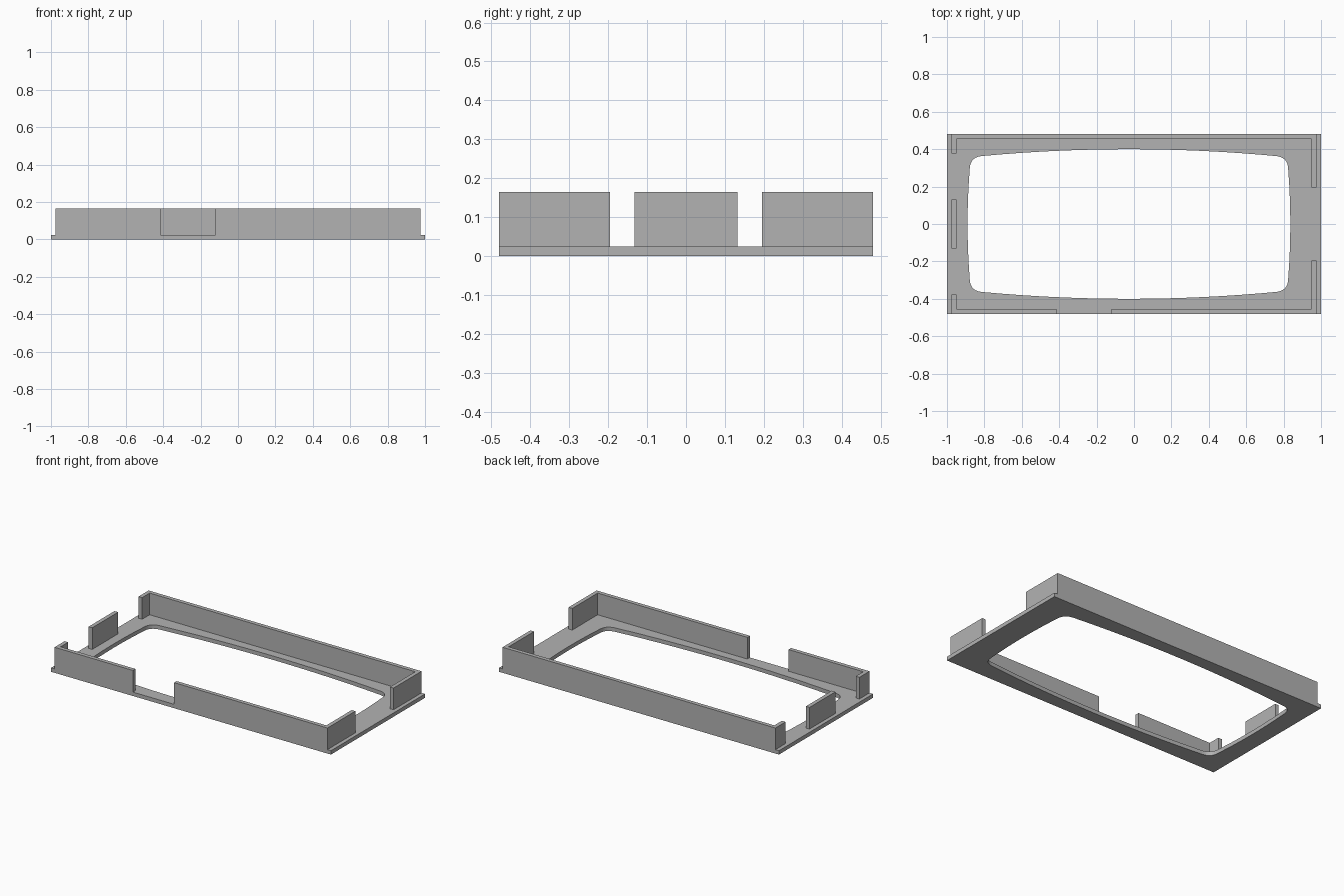
import bpy, bmesh

if "Cube" in bpy.data.objects:
    bpy.data.objects.remove(bpy.data.objects["Cube"])

BASE, TOP = 0.025, 0.165      # plate thickness, wall top
W, D = 0.975, 0.48            # outer wall half sizes
T = 0.026                     # wall thickness

grey = bpy.data.materials.new("grey plastic")
grey.diffuse_color = (0.45, 0.45, 0.45, 1)
grey.use_nodes = True
grey.node_tree.nodes["Principled BSDF"].inputs["Base Color"].default_value = grey.diffuse_color


def prism(name, outline, z0, z1):
    """Extrude a closed outline upward from z0 to z1."""
    bm = bmesh.new()
    face = bm.faces.new([bm.verts.new((x, y, z0)) for x, y in outline])
    ext = bmesh.ops.extrude_face_region(bm, geom=[face])
    for v in ext["geom"]:
        if isinstance(v, bmesh.types.BMVert):
            v.co.z = z1
    bmesh.ops.recalc_face_normals(bm, faces=bm.faces[:])
    mesh = bpy.data.meshes.new(name)
    bm.to_mesh(mesh)
    bm.free()
    mesh.materials.append(grey)
    obj = bpy.data.objects.new(name, mesh)
    bpy.context.collection.objects.link(obj)
    return obj


# Opening: one quarter of a bulged rounded rectangle, mirrored around
def opening(cx=-0.027):
    q = [(0.79 * i / 8, 0.40 - 0.037 * (i / 8) ** 2) for i in range(9)]
    p = [(0.79, 0.363), (0.828, 0.358), (0.848, 0.338), (0.851, 0.30)]
    for i in range(1, 9):
        t = i / 8
        w = ((1 - t) ** 3, 3 * t * (1 - t) ** 2, 3 * t * t * (1 - t), t ** 3)
        q.append(tuple(sum(a * b[k] for a, b in zip(w, p)) for k in (0, 1)))
    q += [(0.863 - 0.012 * (y / 0.30) ** 2, y) for y in (0.2, 0.1, 0.0)]
    half = q + [(x, -y) for x, y in q[-2::-1]]
    ring = half + [(-x, y) for x, y in half[-2:0:-1]]
    return [(x + cx, y) for x, y in ring]


# Base plate with the opening cut through it
plate = prism("base_plate", [(-1, -D), (1, -D), (1, D), (-1, D)], 0, BASE)
cutter = prism("opening_cutter", opening(), -0.1, 0.1)
cutter.hide_render = True
cutter.hide_viewport = True
cut = plate.modifiers.new("opening", 'BOOLEAN')
cut.operation = 'DIFFERENCE'
cut.solver = 'EXACT'
cut.object = cutter

# Back wall with short returns at both ends
L, R = 0.377, 0.195           # where the left and right returns stop
prism("back_wall", [(-W, D), (-W, L), (-W + T, L), (-W + T, D - T),
                    (W - T, D - T), (W - T, R), (W, R), (W, D)], BASE, TOP)

# Front wall in two pieces, leaving a gap
for name, side, end, stop in (("front_wall_left", -1, -0.415, L),
                              ("front_wall_right", 1, -0.12, R)):
    prism(name, [(end, -D), (side * W, -D), (side * W, -stop),
                 (side * (W - T), -stop), (side * (W - T), -D + T),
                 (end, -D + T)], BASE, TOP)

# Free-standing tab on the left side
prism("left_tab", [(-W, -0.132), (-W + T, -0.132),
                   (-W + T, 0.132), (-W, 0.132)], BASE, TOP)
